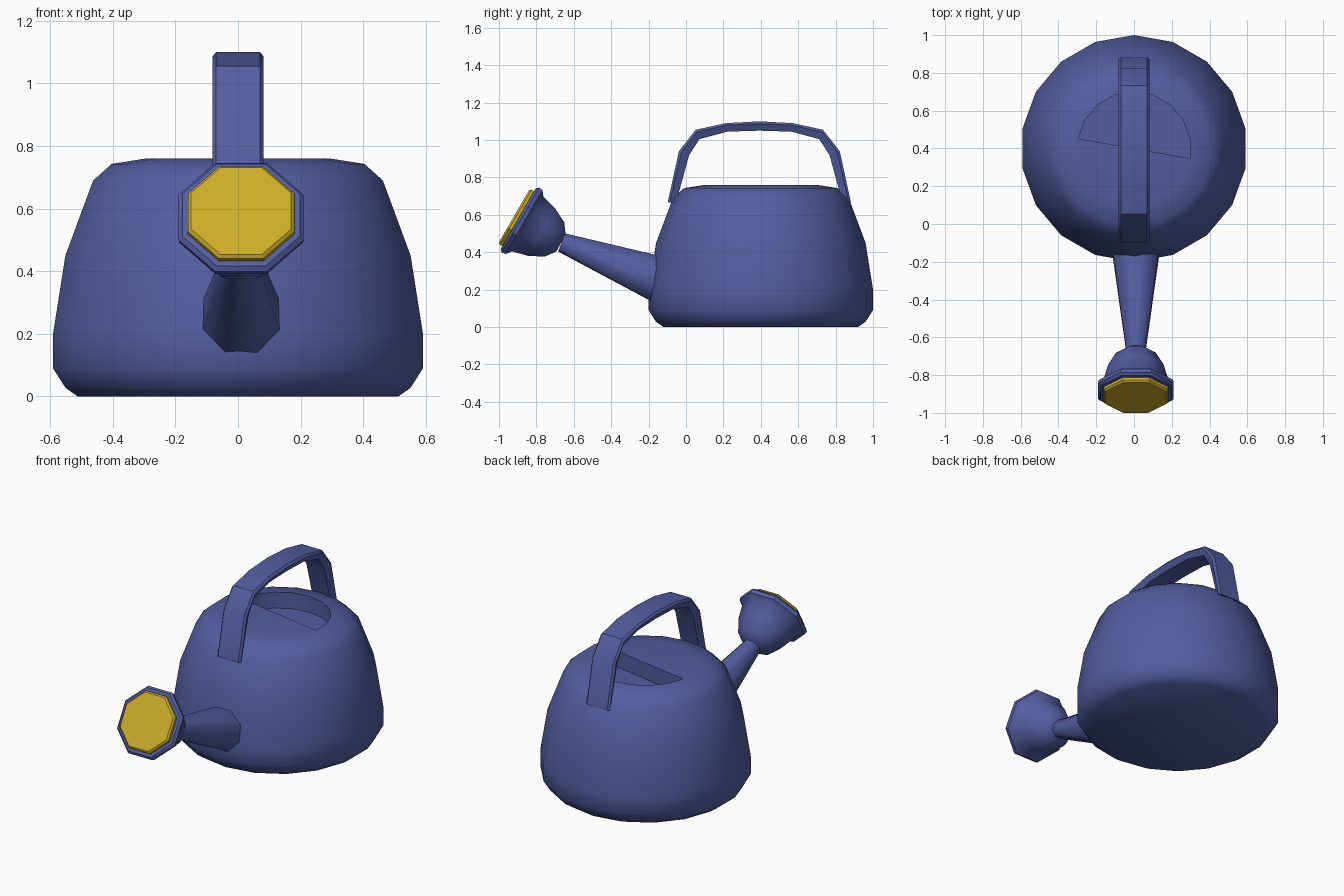
import bpy, bmesh, math
from mathutils import Vector

if "Cube" in bpy.data.objects:
    bpy.data.objects.remove(bpy.data.objects["Cube"])


def material(name, rgb):
    m = bpy.data.materials.new(name)
    m.diffuse_color = (*rgb, 1)
    m.use_nodes = True
    m.node_tree.nodes["Principled BSDF"].inputs["Base Color"].default_value = m.diffuse_color
    return m


blue = material("blue enamel", (0.085, 0.112, 0.36))
gold = material("gold", (0.60, 0.42, 0.02))


def finish(bm, name, mat, angle):
    bmesh.ops.recalc_face_normals(bm, faces=bm.faces)
    me = bpy.data.meshes.new(name)
    bm.to_mesh(me)
    bm.free()
    ob = bpy.data.objects.new(name, me)
    bpy.context.collection.objects.link(ob)
    me.materials.append(mat)
    bpy.ops.object.select_all(action='DESELECT')
    ob.select_set(True)
    bpy.context.view_layer.objects.active = ob
    bpy.ops.object.shade_smooth_by_angle(angle=math.radians(angle))
    return ob


def loft(bm, rings, start=True, end=True):
    """Skin a list of closed rings with quads and optional caps."""
    vs = [[bm.verts.new(p) for p in r] for r in rings]
    n = len(vs[0])
    for a, b in zip(vs, vs[1:]):
        for i in range(n):
            j = (i + 1) % n
            bm.faces.new((a[i], a[j], b[j], b[i]))
    if start:
        bm.faces.new(vs[0])
    if end:
        bm.faces.new(vs[-1])
    return vs


def octagon(center, axis, apothem):
    """Octagon with flat sides, square to an axis lying in the yz plane."""
    axis = Vector(axis).normalized()
    side = Vector((1, 0, 0))
    up = axis.cross(side)
    r = apothem / math.cos(math.pi / 8)
    angs = [math.radians(22.5 + 45 * k) for k in range(8)]
    return [Vector(center) + r * (side * math.cos(a) + up * math.sin(a)) for a in angs]


# body: 18-sided turned profile with a half-round filling opening
profile = [(0.52, 0), (0.56, 0.028), (0.60, 0.09), (0.60, 0.20), (0.56, 0.45),
           (0.47, 0.69), (0.41, 0.743), (0.30, 0.76)]
angs = [math.radians(-10 + 20 * k) for k in range(18)]
bm = bmesh.new()
vs = loft(bm, [[(r * math.cos(a), 0.4 + r * math.sin(a), z) for a in angs]
               for r, z in profile], end=False)
top = vs[-1]
bm.faces.new(top[9:] + [top[0]])
rim = top[:10]
low = [bm.verts.new(v.co - Vector((0, 0, 0.1))) for v in rim]
for i in range(10):
    j = (i + 1) % 10
    bm.faces.new((rim[i], rim[j], low[j], low[i]))
bm.faces.new(low)
finish(bm, "can_body", blue, 42)

# spout: tapered octagonal tube
base, neck = Vector((0.01, -0.13, 0.25)), Vector((0.01, -0.665, 0.452))
axis = neck - base
bm = bmesh.new()
loft(bm, [octagon(base, axis, 0.126), octagon(neck, axis, 0.052)])
finish(bm, "spout", blue, 50)

# sprinkler head and its plate share a tilted axis
tilt = Vector((0, -math.cos(math.radians(30)), 0.5))
center = Vector((0.01, -0.885, 0.5725))


def turned(name, prof, mat, angle):
    bm = bmesh.new()
    loft(bm, [octagon(center + tilt * s, tilt, r) for s, r in prof])
    return finish(bm, name, mat, angle)


turned("sprinkler_head", [(-0.25, 0.05), (-0.21, 0.105), (-0.13, 0.146), (-0.045, 0.168),
                          (-0.022, 0.197), (0.0, 0.20), (0.014, 0.188), (0.014, 0.17),
                          (0.0, 0.165)], blue, 40)
turned("sprinkler_plate", [(-0.005, 0.17), (0.03, 0.17), (0.04, 0.16)], gold, 30)

# handle: arched strap, bevelled towards its inner side
outer = [(-0.49, 0.665), (-0.43, 0.94), (-0.34, 1.055), (-0.18, 1.09), (0, 1.10)]
inner = [(-0.445, 0.665), (-0.375, 0.92), (-0.32, 1.005), (-0.17, 1.045), (0, 1.05)]
mirror = lambda pts: pts + [(-y, z) for y, z in pts[-2::-1]]
rings = []
for o, i in zip(mirror(outer), mirror(inner)):
    o, i = (Vector((0, p[0] + 0.392, p[1])) for p in (o, i))
    rings.append([o.lerp(i, t) + Vector((x, 0, 0)) for x, t in
                  ((-0.07, 0), (0.07, 0), (0.081, 0.25), (0.062, 1), (-0.062, 1), (-0.081, 0.25))])
bm = bmesh.new()
loft(bm, rings)
finish(bm, "handle", blue, 35)
